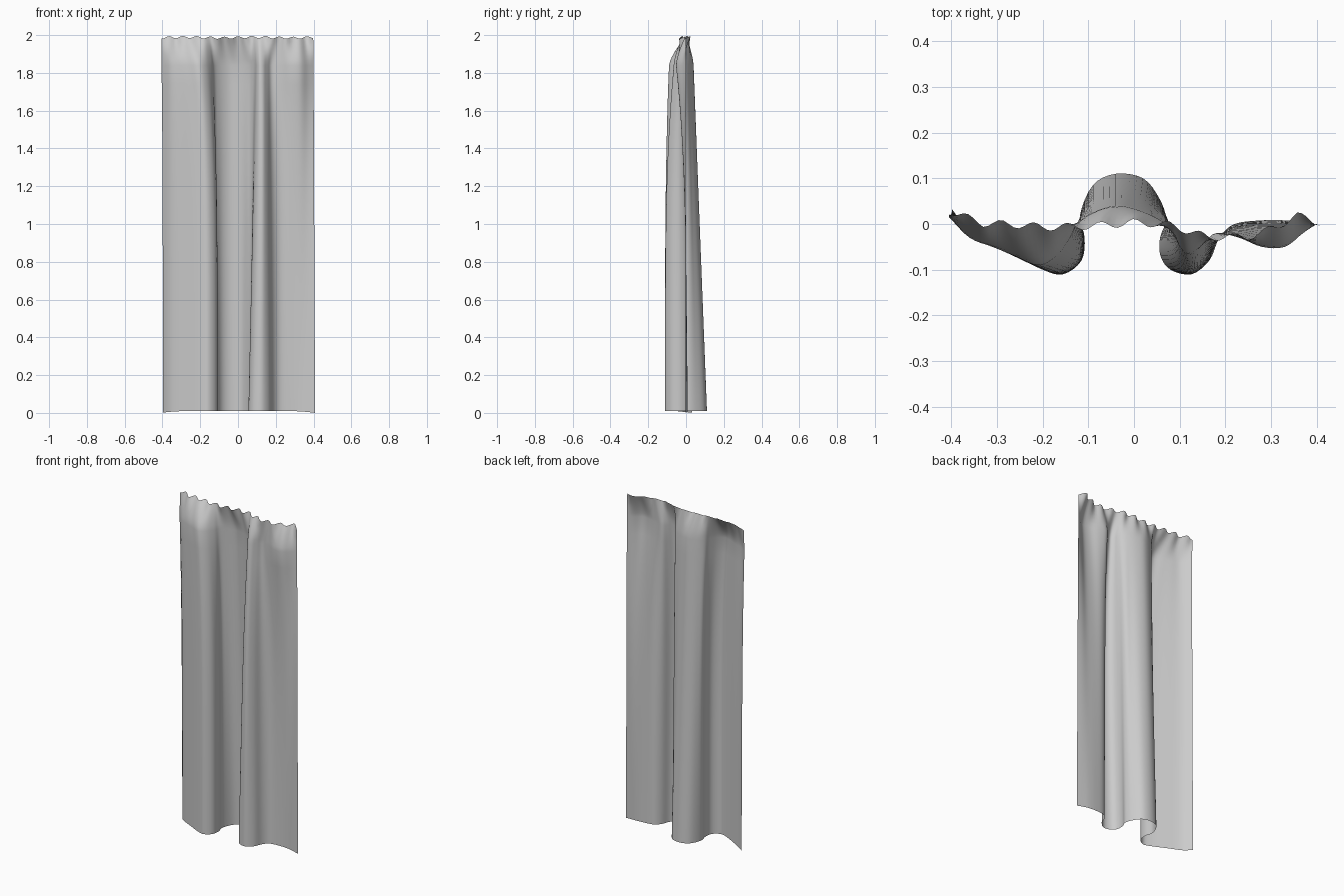
import bpy, math
from mathutils import Vector

if "Cube" in bpy.data.objects:
    bpy.data.objects.remove(bpy.data.objects["Cube"])

# plan outlines of the hanging cloth: at the hem, and just below the gathered heading
HEM = [(-.398, .032), (-.36, -.015), (-.28, -.06), (-.20, -.10), (-.155, -.11), (-.115, -.08),
       (-.108, -.03), (-.118, .02), (-.09, .085), (-.04, .11), (.02, .10), (.056, .055),
       (.070, .01), (.057, -.03), (.058, -.07), (.08, -.10), (.125, -.11), (.165, -.08),
       (.187, -.03), (.22, .0), (.28, .008), (.33, .008), (.37, .003), (.408, -.003)]
UPPER = [(-.405, .015), (-.36, -.03), (-.31, -.05), (-.26, -.07), (-.21, -.09), (-.17, -.07),
         (-.14, -.03), (-.125, .0), (-.09, .025), (-.04, .04), (.01, .03), (.055, .01),
         (.08, -.01), (.092, -.03), (.10, -.05), (.115, -.065), (.135, -.06), (.155, -.04),
         (.18, -.02), (.23, -.03), (.28, -.05), (.33, -.05), (.37, -.02), (.40, .0)]
# middle line of the gathered top edge
HEAD = [(-.405, .03), (-.33, .0), (-.2, -.007), (0, .003), (.08, -.005),
        (.16, -.03), (.25, -.025), (.31, -.005), (.355, .02), (.41, .0)]
NECK, TOP = 1.84, 1.988
SUB = 4  # columns between profile points


def spline(pts):
    """Smooth curve through the outline points."""
    v = [Vector(p) for p in pts]
    v = [2 * v[0] - v[1]] + v + [2 * v[-1] - v[-2]]
    out = []
    for i in range(1, len(v) - 2):
        a, b, c, d = v[i - 1:i + 3]
        for k in range(SUB):
            t = k / SUB
            out.append(.5 * (2 * b + (c - a) * t + (2 * a - 5 * b + 4 * c - d) * t * t
                             + (3 * b - a - 3 * c + d) * t ** 3))
    return out + [v[-2]]


def head_y(x):
    for (x0, y0), (x1, y1) in zip(HEAD, HEAD[1:]):
        if x <= x1:
            return y0 + (y1 - y0) * max(0, x - x0) / (x1 - x0)
    return 0


hem, upper = spline(HEM), spline(UPPER)
n = len(hem)


def point(i, z):
    """Position of cloth column i at height z."""
    t = min(z / NECK, 1)
    h, u = hem[i], upper[i]
    # left fold stays upright, right fold leans; front bulges hold their depth longer
    x = h.x + (u.x - h.x) * (t ** 4 if h.x < -.08 else t)
    k = min(1, max(0, (.06 - h.y) / .07))
    y = h.y + (u.y - h.y) * (t + (t ** 4 - t) * k)
    if z > NECK:  # gather into the pleated heading
        s = (z - NECK) / (TOP - NECK)
        xt = x + (-.405 + .80 * i / (n - 1) - x) * .35
        wave = .75 * math.cos(2 * math.pi * xt / .073) + .25 * math.sin(17 * xt)
        x += (xt - x) * s
        y += (.011 * wave + head_y(xt) - y) * s ** 1.5
        z += .008 * wave * s ** 3
    else:  # hem ends hang slightly lower
        z += .011 * (1 - min(1, abs(x / .405)) ** 6) * (1 - t)
    return (x, y, z)


heights = [NECK * k / 18 for k in range(19)] + [NECK + (TOP - NECK) * k / 6 for k in range(1, 7)]
verts = [point(i, z) for z in heights for i in range(n)]
faces = [(r * n + i, r * n + i + 1, (r + 1) * n + i + 1, (r + 1) * n + i)
         for r in range(len(heights) - 1) for i in range(n - 1)]

# curtain cloth
mesh = bpy.data.meshes.new("curtain")
mesh.from_pydata(verts, [], faces)
curtain = bpy.data.objects.new("curtain", mesh)
bpy.context.collection.objects.link(curtain)
for p in mesh.polygons:
    p.use_smooth = True

mat = bpy.data.materials.new("light grey cloth")
mat.diffuse_color = (.6, .6, .6, 1)
mat.use_nodes = True
mat.node_tree.nodes["Principled BSDF"].inputs["Base Color"].default_value = mat.diffuse_color
mesh.materials.append(mat)
